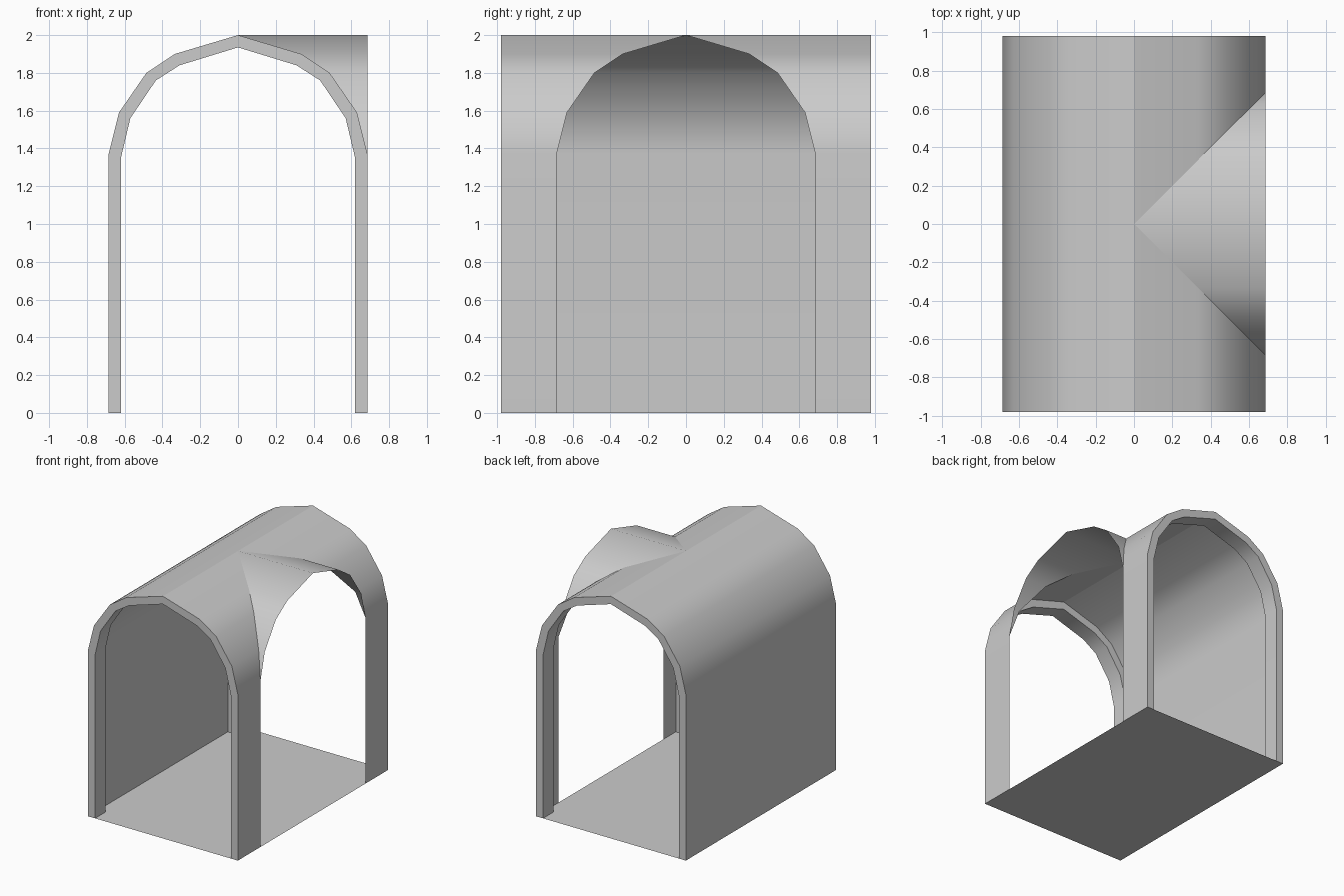
import bpy
import bmesh
import math

cube = bpy.data.objects.get("Cube")
if cube:
    bpy.data.objects.remove(cube, do_unlink=True)

HALF_LENGTH = 0.98
HALF_WIDTH = 0.685
RIB_DEPTH = 0.135

# Half arch profiles from the foot up to the ridge: (distance from centre, height)
OUTER = [(HALF_WIDTH, 0), (HALF_WIDTH, 1.37), (0.63, 1.59), (0.485, 1.80), (0.335, 1.90), (0, 2.0)]
INNER = [(0.62, 0), (0.62, 1.35), (0.57, 1.56), (0.435, 1.76), (0.31, 1.84), (0, 1.935)]

grey = bpy.data.materials.new("plain grey")
grey.use_nodes = True
grey.diffuse_color = (0.6, 0.6, 0.6, 1)
grey.node_tree.nodes["Principled BSDF"].inputs["Base Color"].default_value = (0.6, 0.6, 0.6, 1)


def full_arch(half):
    """Mirror a half profile into a whole arch, from + foot to - foot."""
    return half + [(-p, z) for p, z in reversed(half[:-1])]


def build(name, strips):
    """Make one smooth object from strips of faces between pairs of paths."""
    bm = bmesh.new()
    for a, b in strips:
        va = [bm.verts.new(co) for co in a]
        vb = [bm.verts.new(co) for co in b]
        for i in range(len(a) - 1):
            bm.faces.new((va[i], vb[i], vb[i + 1], va[i + 1]))
    bmesh.ops.remove_doubles(bm, verts=bm.verts, dist=0.0005)
    bmesh.ops.dissolve_degenerate(bm, edges=bm.edges, dist=0.0005)
    mesh = bpy.data.meshes.new(name)
    bm.to_mesh(mesh)
    bm.free()
    mesh.materials.append(grey)
    obj = bpy.data.objects.new(name, mesh)
    bpy.context.collection.objects.link(obj)
    bpy.ops.object.select_all(action="DESELECT")
    obj.select_set(True)
    bpy.context.view_layer.objects.active = obj
    bpy.ops.object.shade_smooth_by_angle(angle=math.radians(35))
    weighted = obj.modifiers.new("weighted normals", "WEIGHTED_NORMAL")
    weighted.keep_sharp = True
    return obj


def across(profile, y):
    """Place a profile in a plane of constant y."""
    return [(p, y, z) for p, z in profile]


# Main vault: one closed side, and one side cut along the mitre of the branch
closed_half = [(-p, z) for p, z in reversed(OUTER)]
build("main_vault", [
    (across(closed_half, -HALF_LENGTH), across(closed_half, HALF_LENGTH)),
    (across(OUTER, -HALF_LENGTH), [(p, -p, z) for p, z in OUTER]),
    ([(p, p, z) for p, z in OUTER], across(OUTER, HALF_LENGTH)),
])

# Side branch vault, running from the mitre out to the side opening
crown = full_arch(OUTER[1:])
build("side_vault", [(
    [(abs(p), -p, z) for p, z in crown],
    [(HALF_WIDTH, -p, z) for p, z in crown],
)])

# Raised ribs inside both ends
outer_arch, inner_arch = full_arch(OUTER), full_arch(INNER)
for name, side in (("front_rib", -1), ("back_rib", 1)):
    end = side * HALF_LENGTH
    inset = end - side * RIB_DEPTH
    low, high = min(end, inset), max(end, inset)
    build(name, [
        (across(outer_arch, low), across(inner_arch, low)),
        (across(inner_arch, high), across(inner_arch, low)),
        (across(inner_arch, high), across(outer_arch, high)),
    ])

# Floor
build("floor", [(
    [(-HALF_WIDTH, -HALF_LENGTH, 0), (-HALF_WIDTH, HALF_LENGTH, 0)],
    [(HALF_WIDTH, -HALF_LENGTH, 0), (HALF_WIDTH, HALF_LENGTH, 0)],
)])
